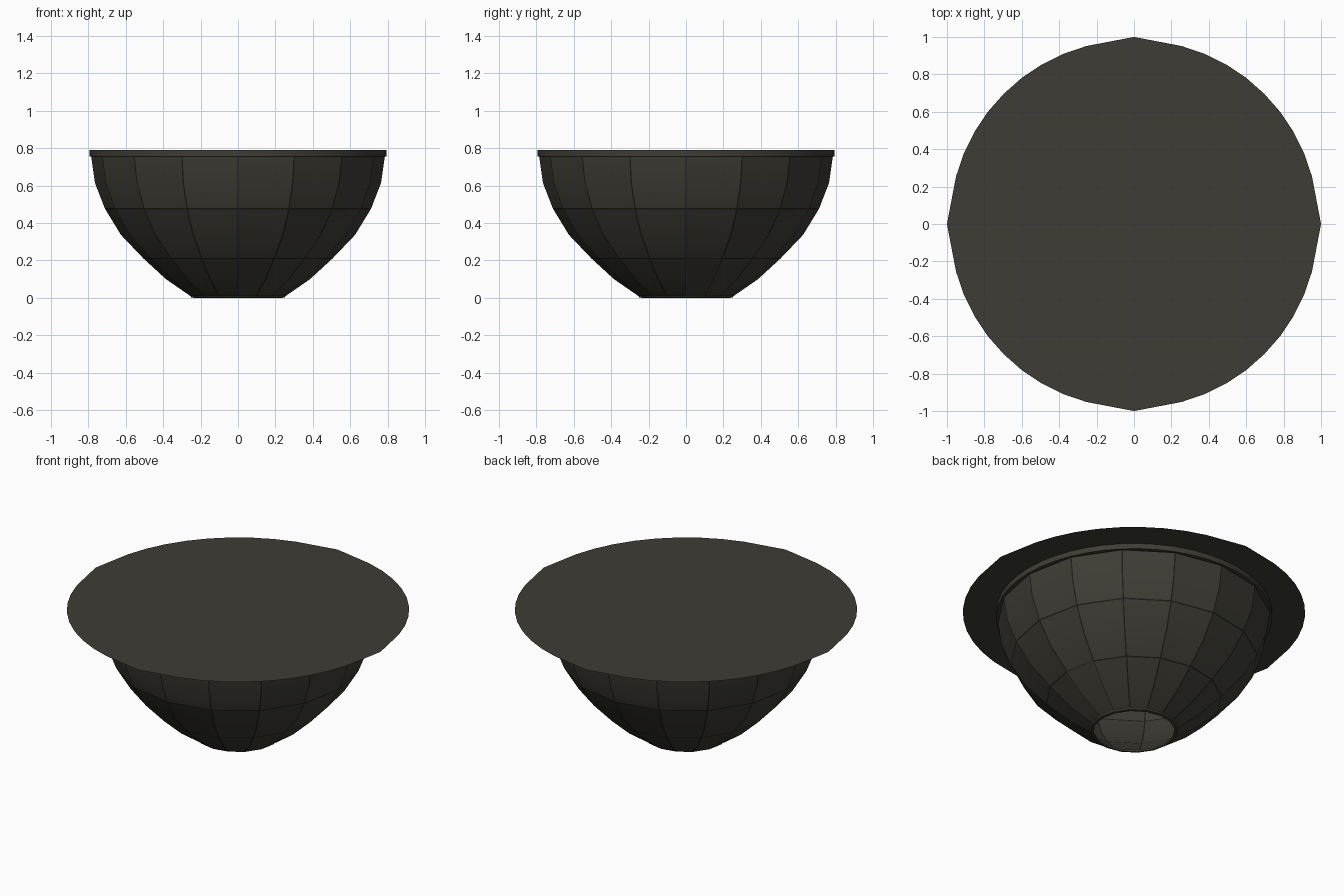
import bpy, bmesh
from math import cos, sin, pi, radians

cube = bpy.data.objects.get("Cube")
if cube:
    bpy.data.objects.remove(cube)


def material(name, rgb):
    mat = bpy.data.materials.new(name)
    mat.use_nodes = True
    mat.diffuse_color = (*rgb, 1)
    mat.node_tree.nodes["Principled BSDF"].inputs["Base Color"].default_value = (*rgb, 1)
    return mat


olive = material("dark olive grey", (0.048, 0.046, 0.035))
seam = material("seam black", (0.012, 0.012, 0.011))


def finish(name, bm, mats):
    mesh = bpy.data.meshes.new(name)
    bm.to_mesh(mesh)
    bm.free()
    for mat in mats:
        mesh.materials.append(mat)
    obj = bpy.data.objects.new(name, mesh)
    bpy.context.collection.objects.link(obj)
    bpy.ops.object.select_all(action="DESELECT")
    obj.select_set(True)
    bpy.context.view_layer.objects.active = obj
    bpy.ops.object.shade_smooth_by_angle(angle=radians(35))
    return obj


def lathe(profile, sides):
    """Revolve (radius, height) points; returns the bmesh and its bands of faces."""
    bm = bmesh.new()
    rings = [[bm.verts.new((r * cos(2 * pi * i / sides), r * sin(2 * pi * i / sides), z))
              for i in range(sides)] for r, z in profile]
    bands = []
    for low, high in zip(rings, rings[1:]):
        bands.append([bm.faces.new((low[i], low[(i + 1) % sides],
                                    high[(i + 1) % sides], high[i]))
                      for i in range(sides)])
    return bm, bands


# Panelled bowl, open at the foot: each panel spans two bands and has a seam border
SIDES = 16
bm, bands = lathe([(0.255, 0.01), (0.385, 0.10), (0.505, 0.21), (0.626, 0.337),
                   (0.711, 0.476), (0.765, 0.615), (0.785, 0.756)], SIDES)
for k in range(0, len(bands), 2):
    for i in range(SIDES):
        panel = [bands[k][i], bands[k + 1][i]]
        border = bmesh.ops.inset_region(bm, faces=panel, thickness=0.004,
                                        use_boundary=True, use_even_offset=True)
        for face in border["faces"]:
            face.material_index = 1
finish("bowl_panels", bm, [olive, seam])

# Rounded lip around the foot opening
bm, _ = lathe([(0.235, 0.012), (0.235, 0.0), (0.25, 0.003), (0.257, 0.012)], SIDES)
finish("foot_lip", bm, [olive])

# Rim band with its underside
bm, _ = lathe([(0.765, 0.756), (0.795, 0.756), (0.795, 0.79)], 48)
finish("rim_band", bm, [olive])

# Flat lid sheet, slightly pointed on the four axes
bm = bmesh.new()
outline = []
for i in range(48):
    step = i % 12
    if step in (1, 11):
        continue
    r = 1.0 if step == 0 else 0.985
    a = 2 * pi * i / 48
    outline.append(bm.verts.new((r * cos(a), r * sin(a), 0.79)))
bm.faces.new(outline)
finish("lid_sheet", bm, [olive])
